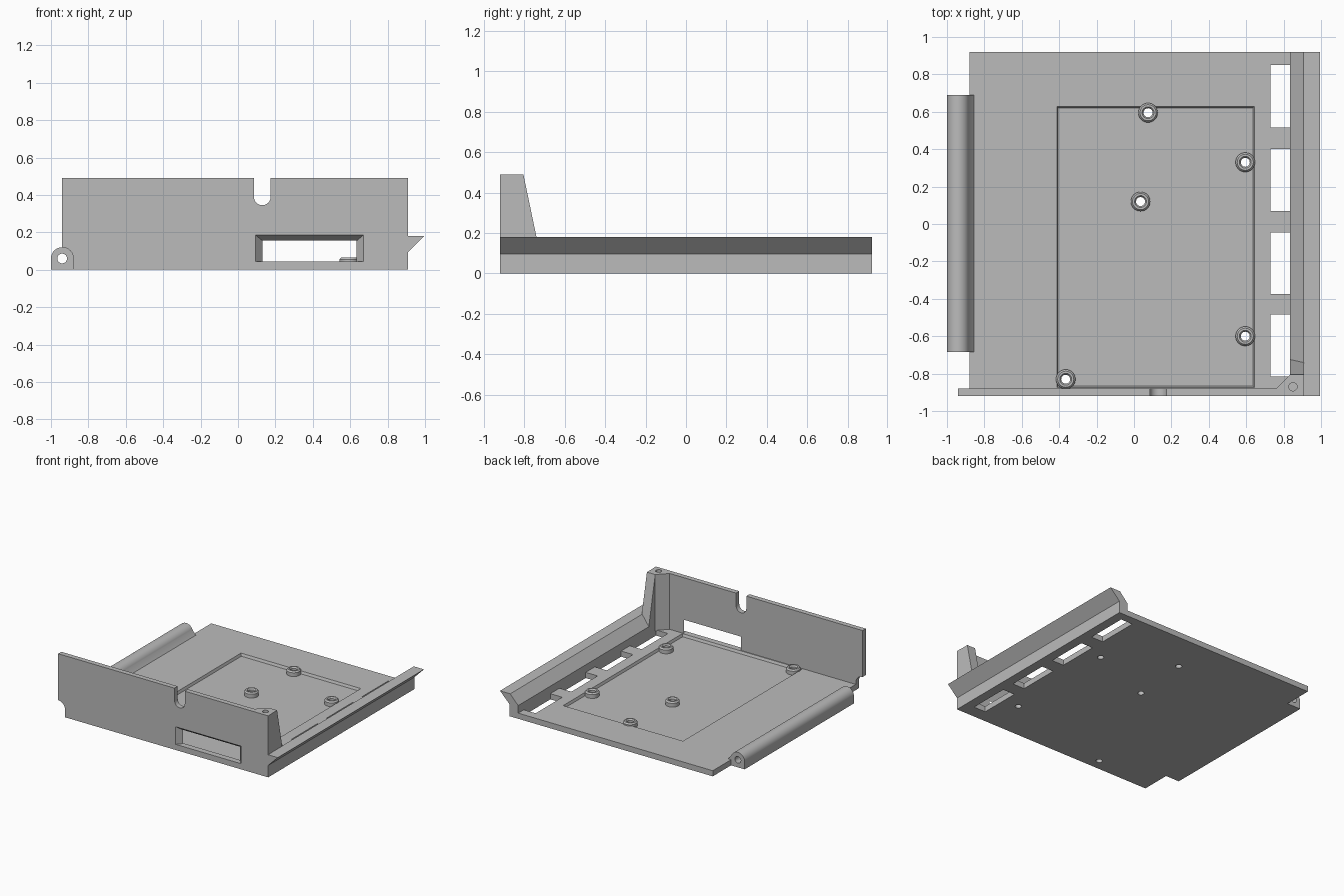
import bpy, bmesh, math

if "Cube" in bpy.data.objects:
    bpy.data.objects.remove(bpy.data.objects["Cube"])

grey = bpy.data.materials.new("plain grey")
grey.diffuse_color = (0.5, 0.5, 0.5, 1)
grey.use_nodes = True
grey.node_tree.nodes["Principled BSDF"].inputs["Base Color"].default_value = grey.diffuse_color


def finish(name, bm):
    bmesh.ops.recalc_face_normals(bm, faces=bm.faces)
    me = bpy.data.meshes.new(name)
    bm.to_mesh(me)
    bm.free()
    me.materials.append(grey)
    ob = bpy.data.objects.new(name, me)
    bpy.context.collection.objects.link(ob)
    return ob


def loft(name, low, high):
    """Solid between two matching loops of 3D points."""
    bm = bmesh.new()
    a = [bm.verts.new(p) for p in low]
    b = [bm.verts.new(p) for p in high]
    bm.faces.new(a)
    bm.faces.new(b)
    for i in range(len(a)):
        j = (i + 1) % len(a)
        bm.faces.new((a[i], a[j], b[j], b[i]))
    return finish(name, bm)


def along_y(name, pts, y0, y1):
    return loft(name, [(x, y0, z) for x, z in pts], [(x, y1, z) for x, z in pts])


def rect(x0, x1, y0, y1, z):
    return [(x0, y0, z), (x1, y0, z), (x1, y1, z), (x0, y1, z)]


def box(name, x0, x1, y0, y1, z0, z1):
    return loft(name, rect(x0, x1, y0, y1, z0), rect(x0, x1, y0, y1, z1))


def arc(cx, cy, r, a0, a1, n):
    return [(cx + r * math.cos(math.radians(a0 + (a1 - a0) * i / n)),
             cy + r * math.sin(math.radians(a0 + (a1 - a0) * i / n)))
            for i in range(n + 1)]


def cone(name, x, y, rings, n=32):
    """Turned solid from (radius, z) rings."""
    bm = bmesh.new()
    loops = [[bm.verts.new((px, py, z)) for px, py in arc(x, y, r, 0, 360, n)[:n]]
             for r, z in rings]
    bm.faces.new(loops[0])
    bm.faces.new(loops[-1])
    for a, b in zip(loops, loops[1:]):
        for i in range(n):
            j = (i + 1) % n
            bm.faces.new((a[i], a[j], b[j], b[i]))
    return finish(name, bm)


def cut(ob, cutters):
    for c in cutters:
        m = ob.modifiers.new("cut", 'BOOLEAN')
        m.operation, m.solver, m.object = 'DIFFERENCE', 'EXACT', c
        bpy.context.view_layer.objects.active = ob
        bpy.ops.object.modifier_apply(modifier=m.name)


def discard(cutters):
    for c in cutters:
        bpy.data.objects.remove(c)


def smooth(ob):
    bpy.ops.object.select_all(action='DESELECT')
    ob.select_set(True)
    bpy.context.view_layer.objects.active = ob
    bpy.ops.object.shade_smooth_by_angle(angle=math.radians(30))


FLOOR, POCKET = 0.045, 0.025
bosses = [(0.075, 0.595), (0.595, 0.33), (0.035, 0.12), (0.595, -0.60), (-0.365, -0.83)]

# Floor with shallow pocket, side slots and screw holes
floor = box("floor", -0.88, 0.835, -0.88, 0.92, 0, FLOOR)
cutters = [loft("pocket_cutter", rect(-0.405, 0.635, -0.865, 0.62, POCKET),
                rect(-0.415, 0.645, -0.875, 0.63, FLOOR + 0.005))]
for y0, y1 in ((0.515, 0.85), (0.07, 0.40), (-0.375, -0.045), (-0.815, -0.485)):
    cutters.append(box("slot_cutter", 0.73, 0.84, y0, y1, -0.1, 0.1))
holes = [cone("hole_cutter", x, y, [(0.024, -0.1), (0.024, 0.055), (0.036, 0.072)])
         for x, y in bosses]
cut(floor, cutters + holes)

# Screw bosses
for (x, y), hole in zip(bosses, holes):
    boss = cone("boss", x, y, [(0.052, POCKET - 0.01), (0.052, 0.055), (0.043, 0.066)])
    cut(boss, [hole])
    smooth(boss)
discard(cutters + holes)

# Front wall with cable notch, hinge clearance and flared window
wall = along_y("front_wall",
               [(-0.88, 0), (0.91, 0), (0.91, 0.49), (0.175, 0.49)]
               + arc(0.13, 0.39, 0.045, 0, -180, 16)
               + [(0.085, 0.49), (-0.94, 0.49)]
               + arc(-0.94, 0.06, 0.06, 90, 0, 10), -0.92, -0.88)
window = loft("window_cutter",
              [(0.086, -0.93, FLOOR), (0.679, -0.93, FLOOR),
               (0.679, -0.93, 0.1925), (0.086, -0.93, 0.1925)],
              [(0.139, -0.87, FLOOR), (0.626, -0.87, FLOOR),
               (0.626, -0.87, 0.1475), (0.139, -0.87, 0.1475)])
screw = cone("screw_cutter", 0.85, -0.87, [(0.022, 0.25), (0.022, 0.6)])
cut(wall, [window, screw])
smooth(wall)

# Corner gusset with sloped back
z0, z1, yb = 0.04, 0.49, -0.711
top = [(0.908, -0.9), (0.908, -0.805), (0.835, -0.805), (0.835, -0.805), (0.76, -0.88), (0.76, -0.9)]
low = [(0.908, -0.9), (0.908, yb), (0.835, yb), (0.835, -0.805), (0.76, -0.88), (0.76, -0.9)]
gusset = loft("corner_gusset", [(x, y, z0) for x, y in low], [(x, y, z1) for x, y in top])
bm = bmesh.new()
bm.from_mesh(gusset.data)
bmesh.ops.remove_doubles(bm, verts=bm.verts, dist=0.0001)
bm.to_mesh(gusset.data)
bm.free()
cut(gusset, [screw])
discard([window, screw])

# Side rail with outward flare
along_y("side_rail", [(0.835, 0), (0.91, 0), (0.91, 0.095), (0.995, 0.18),
                      (0.905, 0.18), (0.835, 0.105)], -0.92, 0.92)

# Hinge barrel with pin hole
hinge = along_y("hinge_barrel", [(-0.88, 0), (-1, 0)]
                + arc(-0.94, 0.06, 0.06, 180, 20, 24)
                + [(-0.855, FLOOR), (-0.855, 0.02), (-0.88, 0.02)], -0.685, 0.69)
pin = along_y("pin_cutter", arc(-0.94, 0.06, 0.026, 0, 360, 32)[:32], -0.8, 0.8)
cut(hinge, [pin])
discard([pin])
smooth(hinge)
